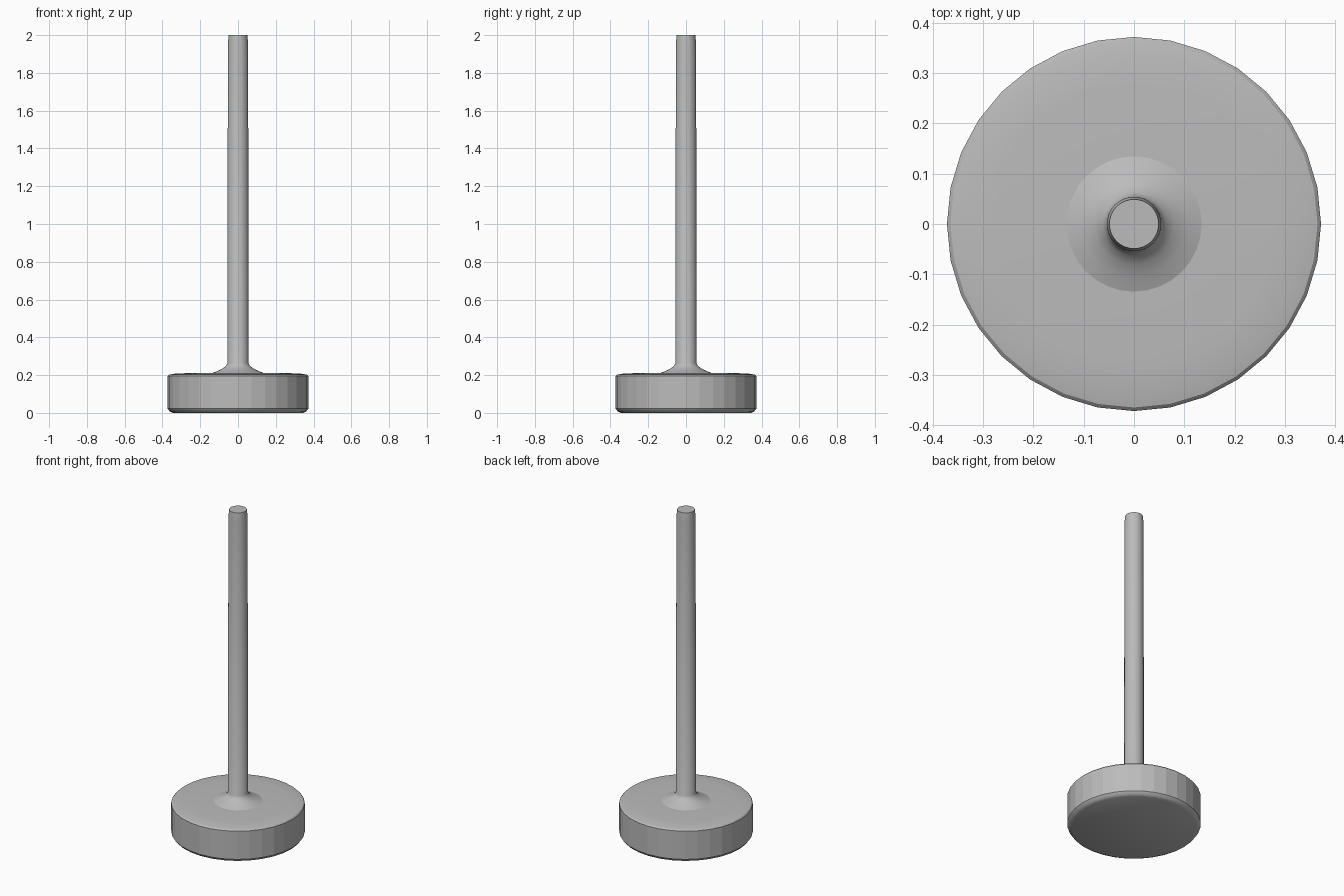
import bpy, bmesh
from math import radians
from mathutils import Matrix, Vector

cube = bpy.data.objects.get("Cube")
if cube:
    bpy.data.objects.remove(cube, do_unlink=True)

grey = bpy.data.materials.new("satin_grey")
grey.use_nodes = True
colour = (0.5, 0.5, 0.5, 1)
grey.diffuse_color = colour
grey.node_tree.nodes["Principled BSDF"].inputs["Base Color"].default_value = colour

SIDES = 32


def lathe(name, profile):
    """Revolve a bottom-to-top list of (radius, height) and cap open ends."""
    bm = bmesh.new()
    rings = []
    for r, z in profile:
        ring = []
        for i in range(SIDES):
            spin = Matrix.Rotation(radians(360 * i / SIDES), 3, 'Z')
            ring.append(bm.verts.new(spin @ Vector((r, 0, z))))
        rings.append(ring)
    for low, high in zip(rings, rings[1:]):
        for i in range(SIDES):
            j = (i + 1) % SIDES
            bm.faces.new((low[i], low[j], high[j], high[i]))
    bm.faces.new(rings[0][::-1])
    bm.faces.new(rings[-1])
    mesh = bpy.data.meshes.new(name)
    bm.to_mesh(mesh)
    bm.free()
    mesh.materials.append(grey)
    obj = bpy.data.objects.new(name, mesh)
    bpy.context.collection.objects.link(obj)
    bpy.ops.object.select_all(action='DESELECT')
    obj.select_set(True)
    bpy.context.view_layer.objects.active = obj
    bpy.ops.object.shade_smooth_by_angle(angle=radians(30))
    return obj


# Weighted disc with softened rims and a faceted outer wall
base = lathe("round_base", [
    (0.345, 0), (0.362, 0.008), (0.372, 0.022), (0.372, 0.195),
    (0.365, 0.202), (0.34, 0.207), (0.28, 0.21), (0.13, 0.212)])
for face in base.data.polygons:
    if abs(face.normal.z) < 0.1:
        face.use_smooth = False

# Upright post, flaring into the base and bevelled at the tip
lathe("post", [
    (0.137, 0.211), (0.105, 0.223), (0.08, 0.236), (0.063, 0.25),
    (0.055, 0.265), (0.054, 1.955), (0.05, 1.99), (0.049, 2.0)])
